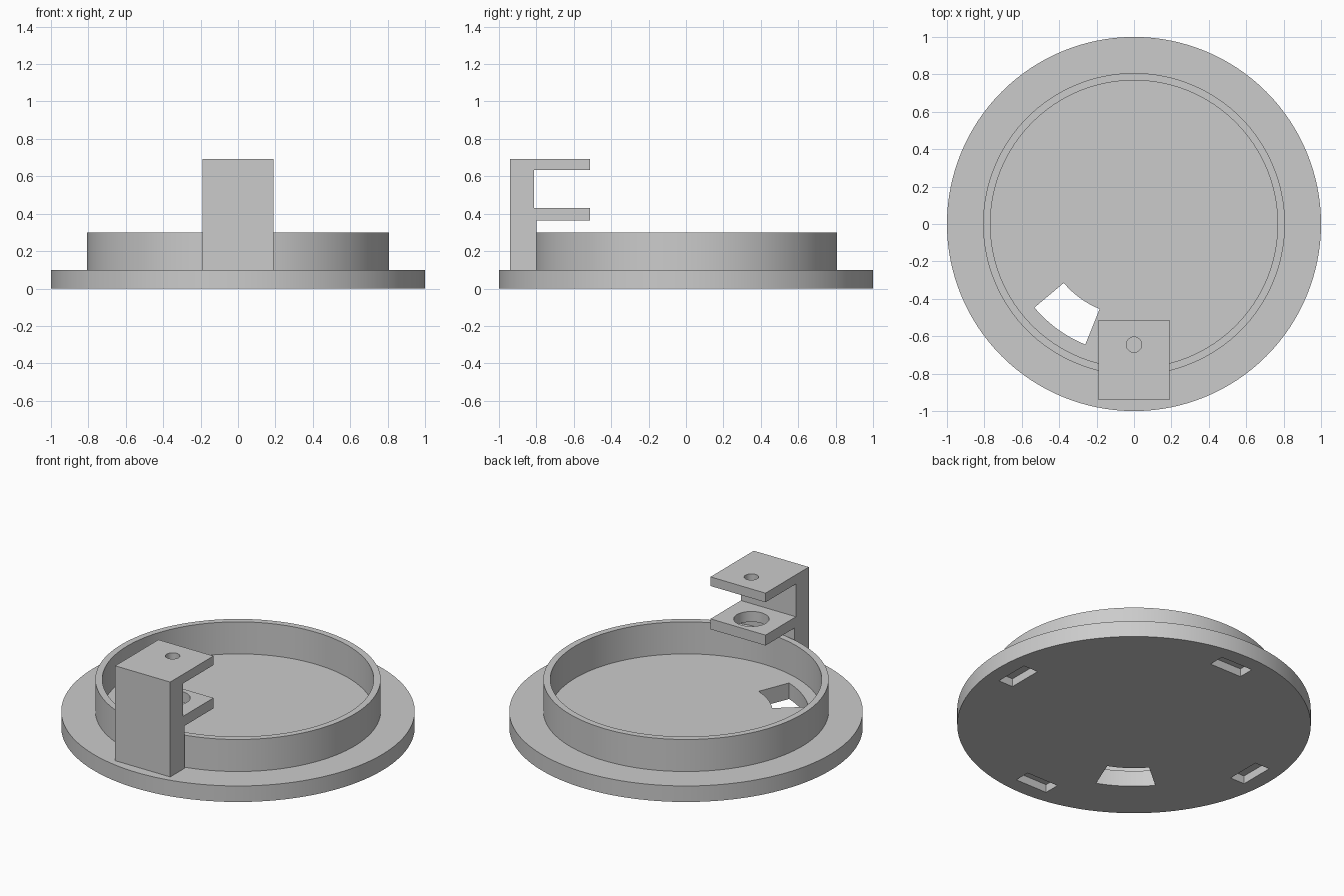
import bpy, bmesh
from math import sin, cos, pi, radians
from mathutils import Matrix

cube = bpy.data.objects.get("Cube")
if cube:
    bpy.data.objects.remove(cube, do_unlink=True)

grey = bpy.data.materials.new("plain grey")
grey.use_nodes = True
grey.diffuse_color = (0.6, 0.6, 0.6, 1)
grey.node_tree.nodes["Principled BSDF"].inputs["Base Color"].default_value = (0.6, 0.6, 0.6, 1)


def make_object(name, bm):
    bmesh.ops.recalc_face_normals(bm, faces=bm.faces)
    mesh = bpy.data.meshes.new(name)
    bm.to_mesh(mesh)
    bm.free()
    mesh.materials.append(grey)
    obj = bpy.data.objects.new(name, mesh)
    bpy.context.collection.objects.link(obj)
    return obj


def extrude(name, points, direction):
    """Solid made by pushing a flat outline along a direction."""
    bm = bmesh.new()
    face = bm.faces.new([bm.verts.new(p) for p in points])
    moved = bmesh.ops.extrude_face_region(bm, geom=[face])["geom"]
    verts = [v for v in moved if isinstance(v, bmesh.types.BMVert)]
    bmesh.ops.translate(bm, verts=verts, vec=direction)
    return make_object(name, bm)


def lathe(name, profile, steps=128):
    """Solid made by turning a radius/height profile about z."""
    bm = bmesh.new()
    rings = [[bm.verts.new((r * cos(2 * pi * i / steps), r * sin(2 * pi * i / steps), z))
              for i in range(steps)] for r, z in profile]
    for low, high in zip(rings, rings[1:]):
        for i in range(steps):
            j = (i + 1) % steps
            bm.faces.new((low[i], low[j], high[j], high[i]))
    bm.faces.new(rings[0][::-1])
    bm.faces.new(rings[-1])
    return make_object(name, bm)


def box(name, size, matrix):
    bm = bmesh.new()
    bmesh.ops.create_cube(bm, size=1, matrix=matrix @ Matrix.Diagonal((*size, 1)))
    return make_object(name, bm)


def drill(name, radius, x, y, z, depth):
    bm = bmesh.new()
    bmesh.ops.create_cone(bm, cap_ends=True, segments=48, radius1=radius, radius2=radius,
                          depth=depth, matrix=Matrix.Translation((x, y, z)))
    return make_object(name, bm)


def finish(obj, cutters):
    """Cut the holes, then shade smoothly with sharp edges kept."""
    bpy.ops.object.select_all(action="DESELECT")
    bpy.context.view_layer.objects.active = obj
    obj.select_set(True)
    for cutter in cutters:
        mod = obj.modifiers.new("cut", "BOOLEAN")
        mod.operation = "DIFFERENCE"
        mod.solver = "EXACT"
        mod.object = cutter
        bpy.ops.object.modifier_apply(modifier=mod.name)
    for cutter in cutters:
        bpy.data.objects.remove(cutter, do_unlink=True)
    bpy.ops.object.shade_smooth_by_angle(angle=radians(30))


# Round base with raised rim
base = lathe("base_with_rim", [(1, 0), (1, 0.1), (0.807, 0.1), (0.807, 0.3),
                               (0.768, 0.3), (0.768, 0.1)])

# Sector-shaped opening through the floor
angles = [radians(220 + 28 * i / 12) for i in range(13)]
outline = [(0.695 * cos(a), 0.695 * sin(a), -0.1) for a in angles]
outline += [(0.49 * cos(a), 0.49 * sin(a), -0.1) for a in reversed(angles)]
cutters = [extrude("opening_cutter", outline, (0, 0, 0.3))]

# Four blind slots in the underside
for i in range(4):
    place = Matrix.Rotation(i * pi / 2, 4, "Z") @ Matrix.Translation((0.855, 0, 0))
    cutters.append(box("slot_cutter", (0.1, 0.22, 0.1), place))
finish(base, cutters)

# Bracket: an upright with two shelves, from one side profile
side = [(-0.94, 0.07), (-0.8, 0.07), (-0.8, 0.365), (-0.513, 0.365), (-0.513, 0.43),
        (-0.813, 0.43), (-0.813, 0.635), (-0.513, 0.635), (-0.513, 0.692), (-0.94, 0.692)]
bracket = extrude("bracket", [(-0.19, y, z) for y, z in side], (0.38, 0, 0))
finish(bracket, [drill("small_hole_cutter", 0.041, 0, -0.645, 0.66, 0.2),
                 drill("large_hole_cutter", 0.1, 0, -0.645, 0.4, 0.2)])
